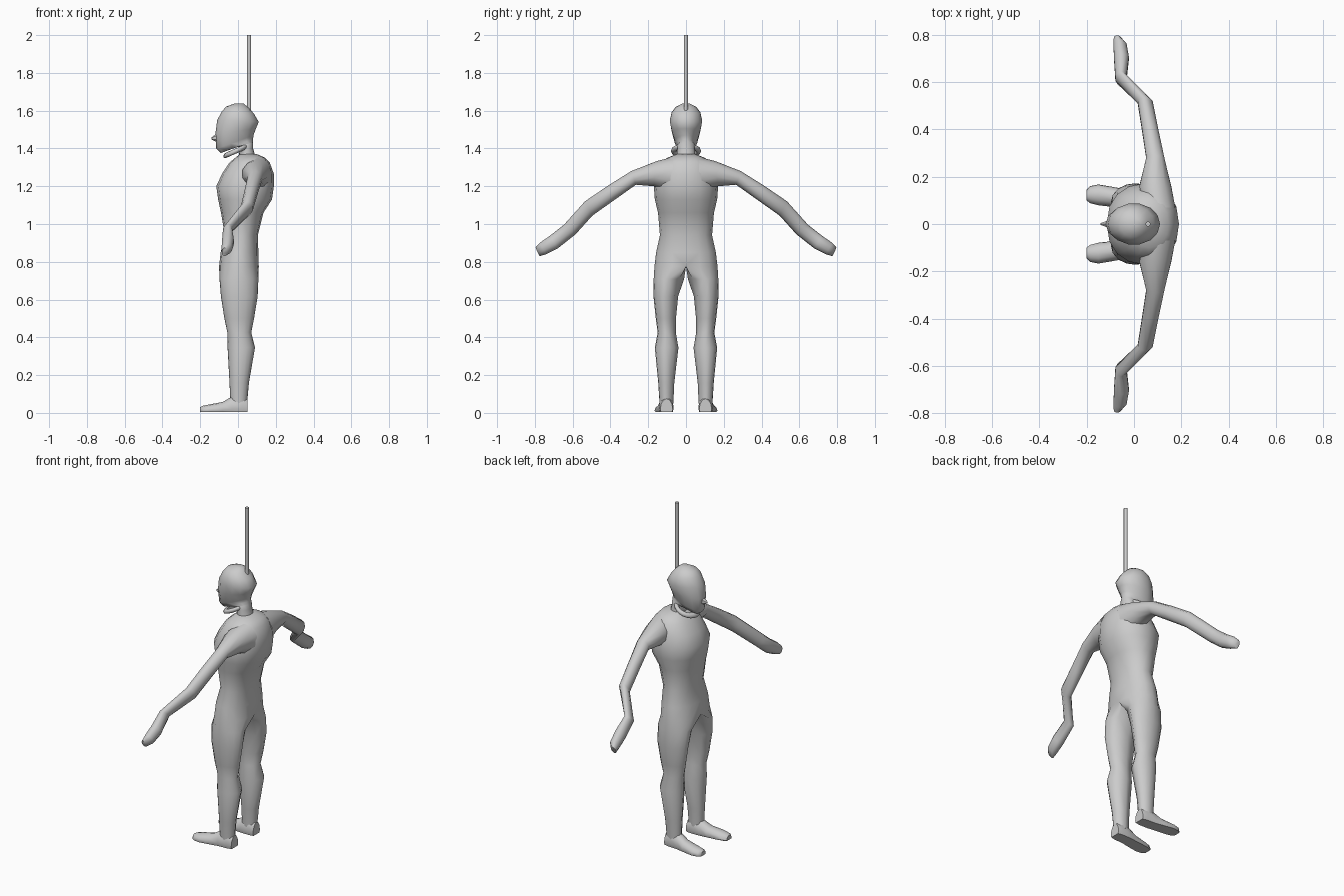
import bpy, bmesh, math
from mathutils import Vector as V

if "Cube" in bpy.data.objects:
    bpy.data.objects.remove(bpy.data.objects["Cube"])

grey = bpy.data.materials.new("plain grey")
grey.use_nodes = True
grey.diffuse_color = (0.6, 0.6, 0.6, 1)
grey.node_tree.nodes["Principled BSDF"].inputs["Base Color"].default_value = (0.6, 0.6, 0.6, 1)


def oval(p, q, w, n=12):
    """Ring running from point p to point q and back, with half-width vector w."""
    p, q, w = V(p), V(q), V(w)
    return [(p + q) / 2 + (p - q) / 2 * math.cos(2 * math.pi * i / n)
            + w * math.sin(2 * math.pi * i / n) for i in range(n)]


def loft(name, rings, mirror=False, caps=(True, True), angle=50):
    bm = bmesh.new()
    rows = [[bm.verts.new(c) for c in r] for r in rings]
    n = len(rows[0])
    for a, b in zip(rows, rows[1:]):
        for i in range(n):
            j = (i + 1) % n
            quad = (a[i], a[j], b[j], b[i])
            # leave the middle plane of a mirrored part open
            if not (mirror and all(abs(v.co.y) < 1e-5 for v in quad)):
                bm.faces.new(quad)
    if caps[0]:
        bm.faces.new(rows[0])
    if caps[1]:
        bm.faces.new(rows[-1])
    if mirror:  # make the second side and weld the middle
        dup = bmesh.ops.duplicate(bm, geom=bm.verts[:] + bm.edges[:] + bm.faces[:])["geom"]
        for v in [g for g in dup if isinstance(g, bmesh.types.BMVert)]:
            v.co.y *= -1
        bmesh.ops.remove_doubles(bm, verts=bm.verts, dist=1e-4)
    bmesh.ops.recalc_face_normals(bm, faces=bm.faces)
    me = bpy.data.meshes.new(name)
    bm.to_mesh(me)
    bm.free()
    ob = bpy.data.objects.new(name, me)
    bpy.context.collection.objects.link(ob)
    finish(ob, angle)
    return ob


def finish(ob, angle):
    ob.data.materials.append(grey)
    bpy.ops.object.select_all(action="DESELECT")
    ob.select_set(True)
    bpy.context.view_layer.objects.active = ob
    bpy.ops.object.shade_smooth_by_angle(angle=math.radians(angle))


# Torso and legs: half body, flat on the middle plane, then mirrored
def half_ring(front, back, width, z):
    cx, rx = (front + back) / 2, (back - front) / 2
    ring = []
    for i in range(12):
        a = math.pi * i / 8 if i <= 8 else math.pi + math.pi * (i - 8) / 4
        y = width * max(0, math.sin(a)) ** 0.85 if 0 < i < 8 else 0
        ring.append(V((cx - rx * math.cos(a), y, z)))
    return ring


def leg_ring(front, back, inner, outer, z):
    cx, rx = (front + back) / 2, (back - front) / 2
    cy, ry = (inner + outer) / 2, (outer - inner) / 2
    angles = [math.pi * i / 8 for i in range(9)] + [math.pi * (1 + j / 4) for j in (1, 2, 3)]
    return [V((cx - rx * math.cos(a), cy + ry * math.sin(a), z)) for a in angles]


torso = [(0.01, 0.10, 0.05, 1.37), (-0.015, 0.145, 0.10, 1.35), (-0.045, 0.168, 0.135, 1.325),
         (-0.085, 0.19, 0.155, 1.265), (-0.115, 0.19, 0.17, 1.20), (-0.105, 0.18, 0.165, 1.13),
         (-0.09, 0.135, 0.148, 1.06), (-0.07, 0.105, 0.138, 0.94), (-0.092, 0.108, 0.158, 0.85),
         (-0.10, 0.11, 0.167, 0.775)]
legs = [(-0.098, 0.108, 0.010, 0.171, 0.71), (-0.09, 0.104, 0.042, 0.172, 0.615),
        (-0.072, 0.085, 0.053, 0.16, 0.50), (-0.056, 0.07, 0.054, 0.15, 0.425),
        (-0.055, 0.09, 0.040, 0.165, 0.345), (-0.045, 0.058, 0.062, 0.147, 0.16),
        (-0.04, 0.048, 0.067, 0.14, 0.05)]
loft("body", [half_ring(*r) for r in torso] + [leg_ring(*r) for r in legs], mirror=True, angle=70)

# Arms: upper edge (y, z), lower edge (y, z), front x, back x
arm = [((0.07, 1.355), (0.07, 1.16), 0.03, 0.178), ((0.155, 1.333), (0.17, 1.20), 0.02, 0.160),
       ((0.29, 1.28), (0.265, 1.208), 0.05, 0.13), ((0.41, 1.205), (0.375, 1.13), 0.033, 0.105),
       ((0.535, 1.12), (0.495, 1.045), 0.014, 0.08), ((0.645, 0.997), (0.585, 0.945), -0.08, -0.03),
       ((0.72, 0.938), (0.68, 0.87), -0.086, -0.02), ((0.775, 0.90), (0.74, 0.84), -0.088, -0.03),
       ((0.797, 0.875), (0.775, 0.83), -0.086, -0.055)]
# Feet: x, centre y, half width, height
foot = [(0.05, 0.103, 0.033, 0.075), (0.02, 0.104, 0.039, 0.10), (-0.035, 0.106, 0.040, 0.085),
        (-0.08, 0.113, 0.042, 0.058), (-0.15, 0.123, 0.044, 0.045), (-0.185, 0.124, 0.036, 0.038),
        (-0.20, 0.122, 0.023, 0.03)]
for side, s in (("left", -1), ("right", 1)):
    # facing -x, the two sides lie along y
    rings = [oval(((f + b) / 2, s * t[0], t[1]), ((f + b) / 2, s * u[0], u[1]), ((b - f) / 2, 0, 0), 10)
             for t, u, f, b in arm]
    loft(side + "_arm", rings, angle=60)
    rings = []
    for x, y, w, h in foot:
        ring = oval((x, s * y, h), (x, s * y, -h * 0.5), (0, w, 0), 12)
        rings.append([V((c.x, c.y, max(0.004, c.z))) for c in ring])
    loft(side + "_foot", rings, angle=50)

# Head and neck: front (x, z), back (x, z), half width
head = [((0.0, 1.33), (0.10, 1.33), 0.055), ((0.008, 1.40), (0.08, 1.40), 0.047),
        ((0.0, 1.41), (0.08, 1.43), 0.047), ((-0.09, 1.376), (0.08, 1.45), 0.046),
        ((-0.115, 1.398), (0.082, 1.47), 0.060), ((-0.12, 1.475), (0.095, 1.505), 0.077),
        ((-0.11, 1.55), (0.11, 1.54), 0.088), ((-0.085, 1.597), (0.085, 1.583), 0.078),
        ((-0.062, 1.622), (0.058, 1.615), 0.056), ((-0.02, 1.637), (0.03, 1.637), 0.022)]
loft("head", [oval((f[0], 0, f[1]), (b[0], 0, b[1]), (0, w, 0), 14) for f, b, w in head], angle=60)

# Nose
loft("nose", [oval((-0.105, 0, 1.485), (-0.105, 0, 1.43), (0, 0.02, 0), 6),
              oval((-0.141, 0, 1.458), (-0.141, 0, 1.448), (0, 0.004, 0), 6)], angle=40)

# Tilted collar ring around the neck
rings = []
for i in range(20):
    a = 2 * math.pi * i / 20
    c = V((-0.01 + 0.055 * math.cos(a), 0.066 * math.sin(a), 1.387 + 0.024 * math.cos(a)))
    out = V((math.cos(a), math.sin(a), 0.4 * math.cos(a))).normalized() * 0.014
    rings.append(oval(c + out, c - out, (0, 0, 0.014), 8))
loft("neck_ring", rings + rings[:1], caps=(False, False), angle=60)

# Upright rod
loft("rod", [oval((0.048, 0, z), (0.07, 0, z), (0, 0.011, 0), 8) for z in (1.55, 2.0)], angle=50)
